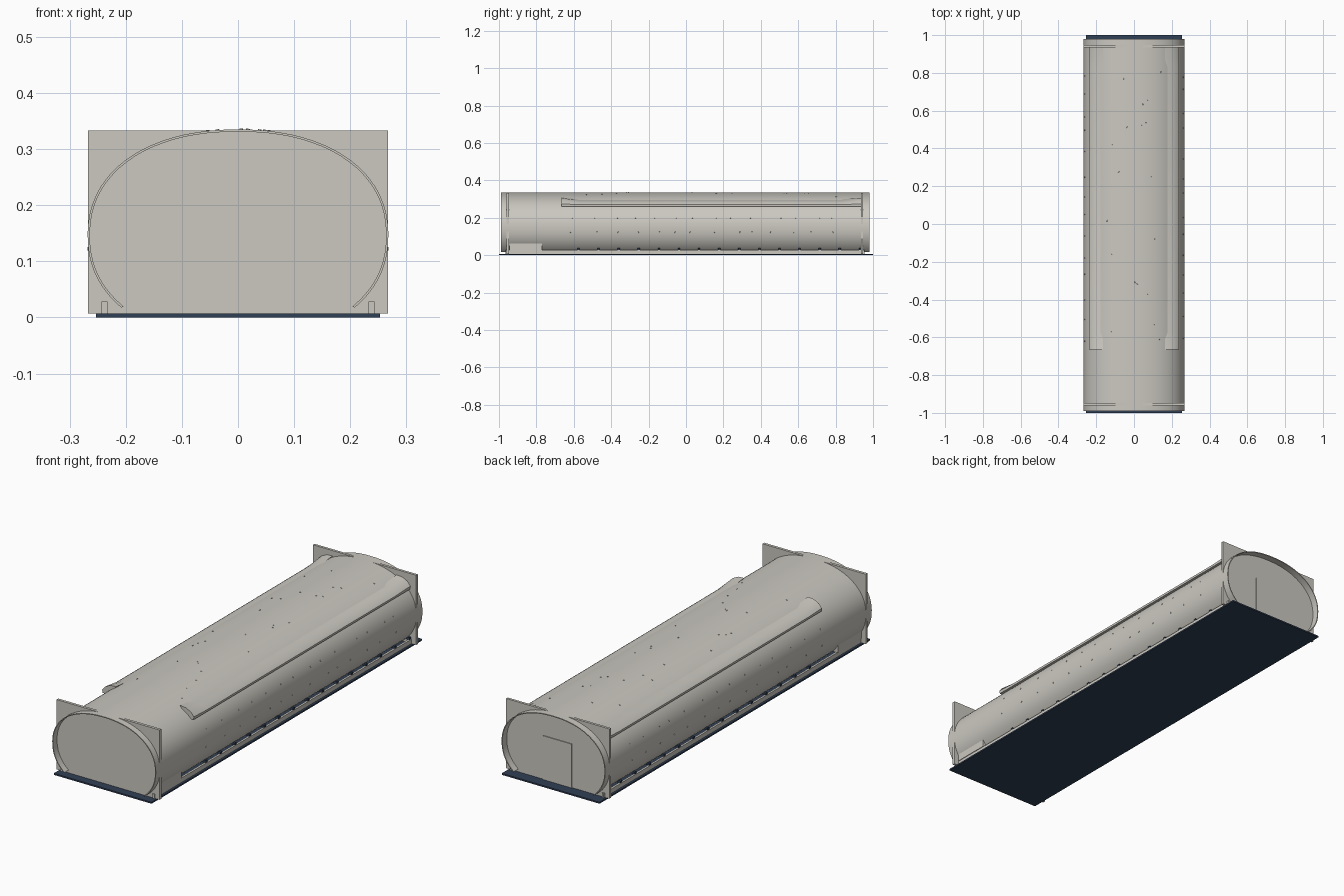
import bpy, bmesh, math, random
from mathutils import Vector

random.seed(4)
cube = bpy.data.objects.get("Cube")
if cube:
    bpy.data.objects.remove(cube, do_unlink=True)


def material(name, rgb):
    m = bpy.data.materials.new(name)
    m.use_nodes = True
    m.diffuse_color = (*rgb, 1)
    m.node_tree.nodes["Principled BSDF"].inputs["Base Color"].default_value = (*rgb, 1)
    return m


GREY = material("warm_grey", (0.60, 0.58, 0.53))
NAVY = material("dark_navy", (0.03, 0.05, 0.09))


def finish(name, bm, mat, smooth=False):
    bmesh.ops.recalc_face_normals(bm, faces=bm.faces)
    mesh = bpy.data.meshes.new(name)
    bm.to_mesh(mesh)
    bm.free()
    mesh.materials.append(mat)
    ob = bpy.data.objects.new(name, mesh)
    bpy.context.collection.objects.link(ob)
    if smooth:
        bpy.ops.object.select_all(action="DESELECT")
        ob.select_set(True)
        bpy.context.view_layer.objects.active = ob
        bpy.ops.object.shade_smooth_by_angle(angle=math.radians(40))
    return ob


def add_box(bm, lo, hi):
    verts = bmesh.ops.create_cube(bm, size=1)["verts"]
    for v in verts:
        v.co = Vector([(a + b) / 2 + c * (b - a) for a, b, c in zip(lo, hi, v.co)])


def box(name, lo, hi, mat):
    bm = bmesh.new()
    add_box(bm, lo, hi)
    return finish(name, bm, mat)


def loft(name, rings, smooth=True):
    """Skin closed rings of points and cap both ends."""
    bm = bmesh.new()
    loops = [[bm.verts.new(p) for p in ring] for ring in rings]
    n = len(loops[0])
    for a, b in zip(loops, loops[1:]):
        for i in range(n):
            j = (i + 1) % n
            bm.faces.new((a[i], a[j], b[j], b[i]))
    bm.faces.new(loops[0])
    bm.faces.new(loops[-1])
    return finish(name, bm, GREY, smooth)


# Rounded hull section
MID, RX, RZ, POWER = 0.146, 0.268, 0.189, 2.2


def section(angle, inset=0.0):
    c, s = math.cos(angle), math.sin(angle)
    e = 2 / POWER
    return (math.copysign(abs(c) ** e, c) * (RX - inset),
            MID + math.copysign(abs(s) ** e, s) * (RZ - inset))


# Open barrel shell
start = math.radians(-41)
steps = 56
angles = [start + (math.pi - 2 * start) * i / steps for i in range(steps + 1)]
outline = [section(a) for a in angles] + [section(a, 0.004) for a in reversed(angles)]
bm = bmesh.new()
front, back = ([bm.verts.new((x, y, z)) for x, z in outline] for y in (-0.99, 0.98))
n = len(outline)
for i in range(n):
    j = (i + 1) % n
    bm.faces.new((front[i], front[j], back[j], back[i]))
for ring in (front, back):
    for i in range(steps):
        bm.faces.new((ring[i], ring[i + 1], ring[n - 2 - i], ring[n - 1 - i]))
finish("barrel_shell", bm, GREY, True)

# Base slab and the square end walls
box("base_slab", (-0.253, -1, 0), (0.253, 1, 0.007), NAVY)
box("front_wall", (-0.267, -0.96, 0.007), (0.267, -0.947, 0.333), GREY)
box("back_wall", (-0.267, 0.935, 0.007), (0.267, 0.947, 0.333), GREY)

# Door leaf on the back wall
box("back_door", (-0.073, 0.946, 0.007), (0.073, 0.951, 0.212), GREY)

# Side hoods, lifted at both ends
hood = [(0.165, 0.298), (0.195, 0.291), (0.222, 0.281),
        (0.237, 0.270), (0.236, 0.260), (0.205, 0.260)]
lift = (0.010, 0.015, 0.012, 0.004, 0, 0)
for side, label in ((1, "left"), (-1, "right")):
    rings = [[(side * x, y, z + up * k) for (x, z), k in zip(hood, lift)]
             for y, up in ((-0.665, 1), (-0.57, 0), (0.83, 0), (0.935, 1))]
    loft(label + "_hood", rings)

    # Floor rail and its front step
    lo, hi = sorted((side * 0.233, side * 0.243))
    box(label + "_rail", (lo, -0.965, 0.007), (hi, 0.955, 0.028), GREY)
    lo, hi = sorted((side * 0.215, side * 0.246))
    box(label + "_step", (lo, -0.945, 0.028), (hi, -0.77, 0.065), GREY)

    # Clips between rail and shell
    bm = bmesh.new()
    for i in range(15):
        y = -0.575 + i * 0.1075
        lo, hi = sorted((side * 0.222, side * 0.241))
        add_box(bm, (lo, y - 0.006, 0.027), (hi, y + 0.006, 0.038))
    finish(label + "_clips", bm, NAVY)


# Small studs lying on the shell
def add_stud(bm, angle, y):
    x, z = section(angle)
    x2, z2 = section(angle + 0.01)
    normal = Vector((z2 - z, 0, x - x2)).normalized()
    turn = normal.to_track_quat("Z", "Y").to_matrix().to_4x4()
    turn.translation = Vector((x, y, z))
    bmesh.ops.create_cone(bm, cap_ends=True, segments=6, radius1=0.004,
                          radius2=0.003, depth=0.003, matrix=turn)


bm = bmesh.new()
for i in range(14):
    y = -0.6 + i * 0.108
    for a in (-0.1, 0.25):
        add_stud(bm, a, y + random.uniform(-0.03, 0.03))
        add_stud(bm, math.pi - a, y + random.uniform(-0.03, 0.03))
    for k in range(2):
        add_stud(bm, random.uniform(1.0, 2.1), y + random.uniform(-0.05, 0.05))
finish("shell_studs", bm, GREY)
